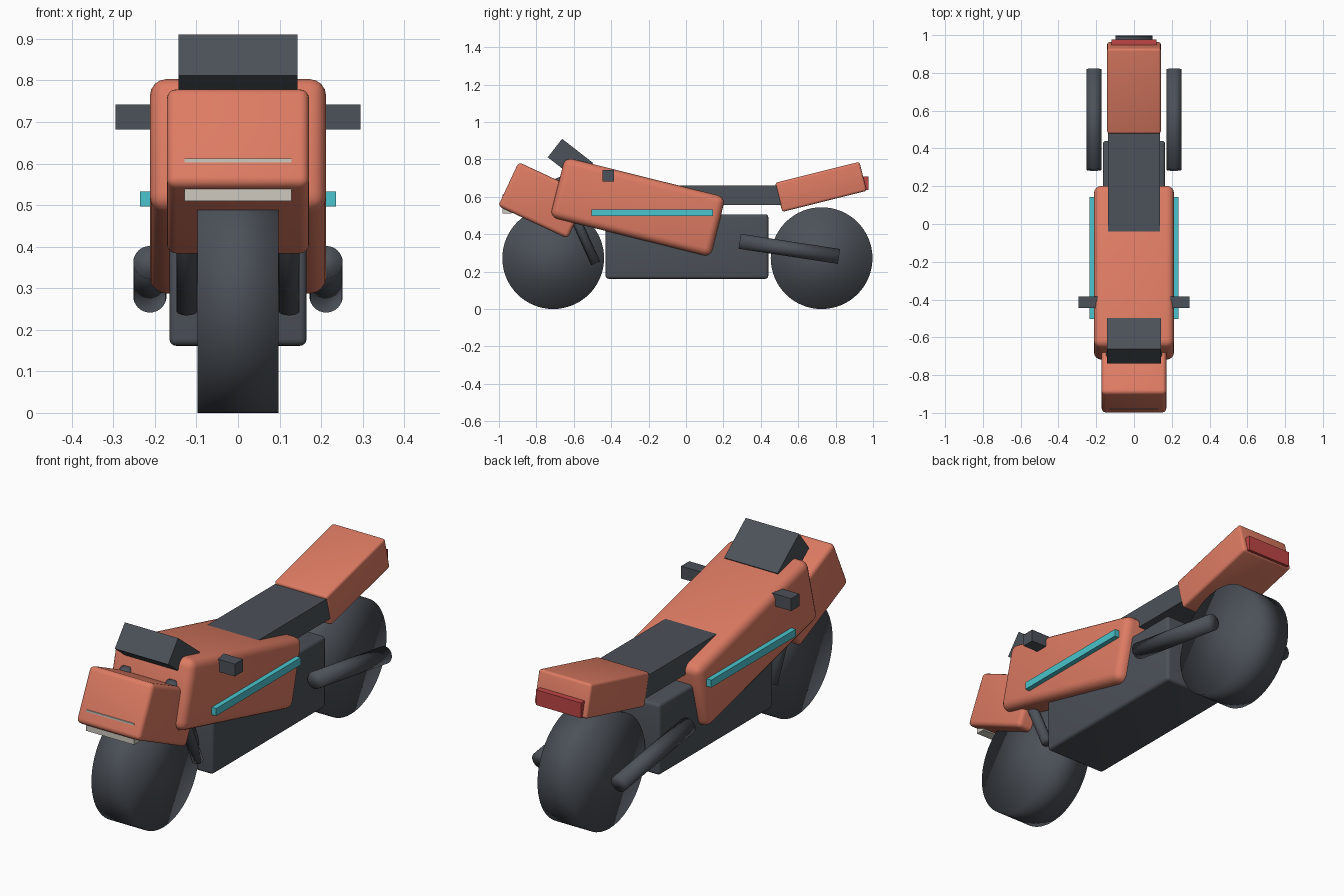
import bpy
from math import radians
from mathutils import Vector

if "Cube" in bpy.data.objects:
    bpy.data.objects.remove(bpy.data.objects["Cube"], do_unlink=True)


def material(name, rgb):
    m = bpy.data.materials.new(name)
    m.use_nodes = True
    m.diffuse_color = (*rgb, 1)
    m.node_tree.nodes["Principled BSDF"].inputs["Base Color"].default_value = (*rgb, 1)
    return m


orange = material("coral_orange", (0.73, 0.20, 0.125))
dark = material("dark_slate", (0.072, 0.083, 0.10))
teal = material("teal", (0.07, 0.55, 0.61))
cream = material("cream", (0.62, 0.59, 0.52))
red = material("tail_red", (0.52, 0.06, 0.06))


def box(name, mat, center, size, tilt=0, bevel=0):
    """Box tilted about the side axis, with optional rounded edges."""
    bpy.ops.mesh.primitive_cube_add(size=1, location=center)
    ob = bpy.context.object
    ob.name = name
    ob.scale = size
    bpy.ops.object.transform_apply(location=False, rotation=False, scale=True)
    ob.rotation_euler.x = radians(tilt)
    ob.data.materials.append(mat)
    if bevel:
        mod = ob.modifiers.new("rounded_edges", 'BEVEL')
        mod.width = bevel
        mod.segments = 4
        bpy.ops.object.shade_smooth()
    return ob


def rod(name, mat, start, end, radius, sides=32):
    """Smooth cylinder between two points."""
    a, b = Vector(start), Vector(end)
    bpy.ops.mesh.primitive_cylinder_add(vertices=sides, radius=radius,
                                        depth=(b - a).length, location=(a + b) / 2)
    ob = bpy.context.object
    ob.name = name
    ob.rotation_euler = (b - a).to_track_quat('Z', 'Y').to_euler()
    ob.data.materials.append(mat)
    bpy.ops.object.shade_smooth()
    return ob


# Wheels
for name, y in (("front_wheel", -0.71), ("rear_wheel", 0.725)):
    rod(name, dark, (-0.098, y, 0.272), (0.098, y, 0.272), 0.272, 64)

# Engine and bodywork
box("engine_block", dark, (0, 0.005, 0.334), (0.33, 0.87, 0.345), 0, 0.016)
box("tank_fairing", orange, (0, -0.258, 0.545), (0.424, 0.885, 0.33), -14, 0.04)
box("front_cowl", orange, (0, -0.764, 0.581), (0.342, 0.41, 0.26), -25, 0.022)
box("tail_section", orange, (0, 0.721, 0.653), (0.284, 0.465, 0.16), 14, 0.013)
box("seat", dark, (0, 0.25, 0.608), (0.275, 0.6, 0.105))

# Windscreen and handlebar
box("windscreen", dark, (0, -0.618, 0.796), (0.286, 0.21, 0.125), -38)
box("handlebar", dark, (0, -0.415, 0.712), (0.59, 0.062, 0.06))

# Lights
box("headlight", cream, (0, -0.957, 0.561), (0.258, 0.046, 0.102))
box("tail_light", red, (0, 0.951, 0.672), (0.24, 0.05, 0.074))

# Paired side parts
for side, s in (("left", 1), ("right", -1)):
    rod(side + "_fork", dark, (s * 0.123, -0.483, 0.245), (s * 0.123, -0.69, 0.70), 0.025)
    rod(side + "_exhaust", dark, (s * 0.212, 0.287, 0.362), (s * 0.212, 0.818, 0.281), 0.04)
    box(side + "_light_strip", teal, (s * 0.218, -0.18, 0.515), (0.036, 0.648, 0.036))
